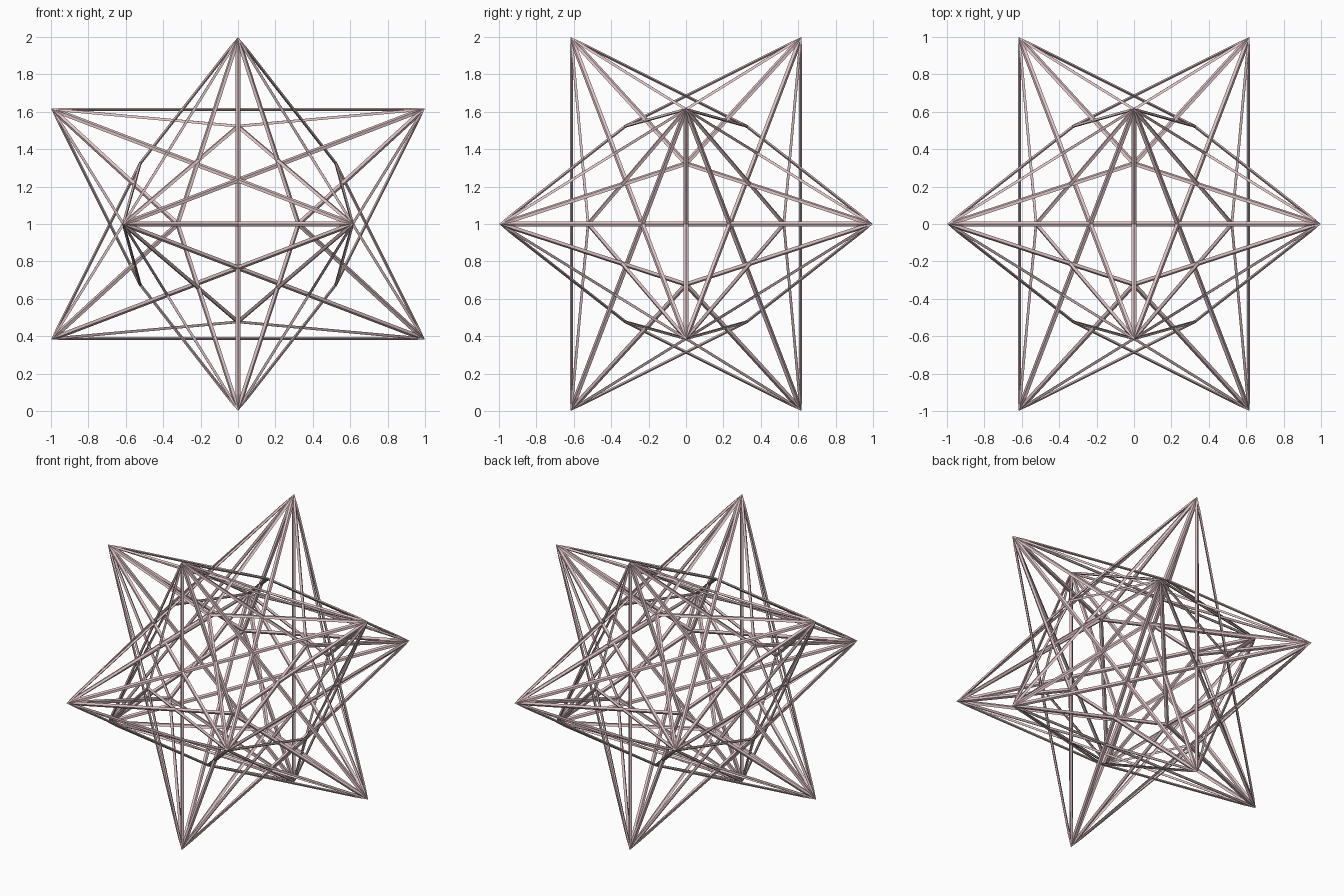
import bpy, bmesh
from mathutils import Vector

if "Cube" in bpy.data.objects:
    bpy.data.objects.remove(bpy.data.objects["Cube"])

SCALE = 0.992       # star tip radius factor, leaving room for strut thickness
INNER = 0.5275      # inner apex distance relative to the tip
HALF_W = 0.0135     # half width of a strut across
HALF_H = 0.008      # half depth of a strut, in and out
G = (5 ** 0.5 - 1) / 2
CENTRE = Vector((0, 0, 1))

mat = bpy.data.materials.new("dusty_pink")
mat.diffuse_color = (0.72, 0.54, 0.56, 1)
mat.use_nodes = True
mat.node_tree.nodes["Principled BSDF"].inputs["Base Color"].default_value = mat.diffuse_color

# Twelve star tips
tips = []
for a in (-1, 1):
    for b in (-1, 1):
        tips += [Vector((a, 0, b * G)), Vector((a * G, b, 0)), Vector((0, a * G, b))]
tips = [t * SCALE for t in tips]


def section(p, out, side, w):
    """Diamond cross-section around p."""
    return [p + out * HALF_H, p + side * w, p - out * HALF_H, p - side * w]


def add_strut(bm, a, b, b_is_tip):
    """Flat diamond bar from tip a to b, tapering to a point at star tips."""
    d = (b - a).normalized()
    mid = (a + b) / 2
    out = (mid - d * mid.dot(d)).normalized()
    side = d.cross(out)
    rings = [section(a, a.normalized(), side, 0.0006),
             section(a + d * 0.08, out, side, HALF_W)]
    if b_is_tip:
        rings += [section(b - d * 0.08, out, side, HALF_W),
                  section(b, b.normalized(), side, 0.0006)]
    else:
        rings += [section(b - d * 0.004, out, side, HALF_W),
                  section(b, b.normalized(), side, HALF_W * 0.3)]
    rows = [[bm.verts.new(p + CENTRE) for p in r] for r in rings]
    for r, s in zip(rows, rows[1:]):
        for i in range(4):
            j = (i + 1) % 4
            bm.faces.new((r[i], r[j], s[j], s[i]))
    bm.faces.new(rows[0][::-1])
    bm.faces.new(rows[-1])


def make_object(name, pairs, b_is_tip):
    bm = bmesh.new()
    for a, b in pairs:
        add_strut(bm, a, b, b_is_tip)
    bmesh.ops.recalc_face_normals(bm, faces=bm.faces)
    me = bpy.data.meshes.new(name)
    bm.to_mesh(me)
    bm.free()
    me.materials.append(mat)
    bpy.context.collection.objects.link(bpy.data.objects.new(name, me))


# Long struts: pentagram edges between second-nearest tips
long_pairs = [(a, b) for i, a in enumerate(tips) for b in tips[i + 1:]
              if -1 < a.dot(b) < 0]
make_object("long_star_struts", long_pairs, True)

# Short struts: each inner apex joined to the five tips around it
short_pairs = [(b, a * INNER) for a in tips for b in tips if 0 < a.dot(b) < 1]
make_object("inner_pyramid_struts", short_pairs, False)
